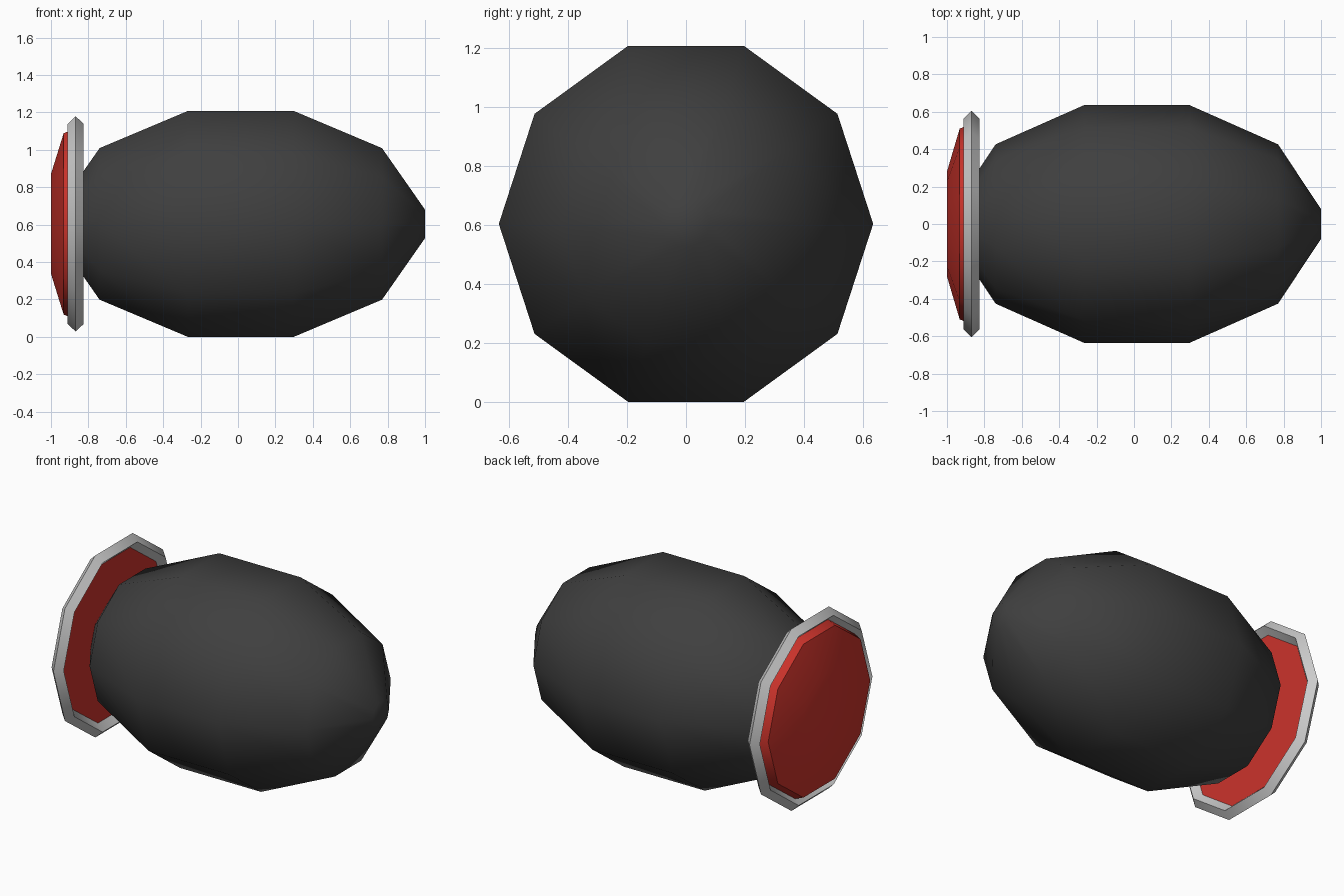
import bpy, bmesh, math

if "Cube" in bpy.data.objects:
    bpy.data.objects.remove(bpy.data.objects["Cube"])

SIDES = 10
AXIS_Z = 0.604


def material(name, rgb):
    m = bpy.data.materials.new(name)
    m.diffuse_color = (*rgb, 1.0)
    m.use_nodes = True
    m.node_tree.nodes["Principled BSDF"].inputs["Base Color"].default_value = m.diffuse_color
    return m


def lathe_x(name, profile, mat, closed_loop=False, smooth_angle=180):
    """Revolve (x, radius) points around the long axis with ten sides."""
    bm = bmesh.new()
    rings = []
    for x, r in profile:
        ring = []
        for i in range(SIDES):
            a = 2 * math.pi * i / SIDES
            ring.append(bm.verts.new((x, r * math.cos(a), AXIS_Z + r * math.sin(a))))
        rings.append(ring)
    pairs = list(zip(rings, rings[1:]))
    if closed_loop:
        pairs.append((rings[-1], rings[0]))
    else:
        bm.faces.new(rings[0])
        bm.faces.new(rings[-1])
    for a, b in pairs:
        for i in range(SIDES):
            j = (i + 1) % SIDES
            bm.faces.new((a[i], a[j], b[j], b[i]))
    bmesh.ops.recalc_face_normals(bm, faces=bm.faces[:])
    mesh = bpy.data.meshes.new(name)
    bm.to_mesh(mesh)
    bm.free()
    mesh.materials.append(mat)
    obj = bpy.data.objects.new(name, mesh)
    bpy.context.collection.objects.link(obj)
    bpy.ops.object.select_all(action='DESELECT')
    obj.select_set(True)
    bpy.context.view_layer.objects.active = obj
    if smooth_angle >= 180:
        bpy.ops.object.shade_smooth()
    else:
        bpy.ops.object.shade_smooth_by_angle(angle=math.radians(smooth_angle))
    return obj


black = material("charcoal", (0.05, 0.05, 0.05))
grey = material("light grey", (0.6, 0.6, 0.6))
red = material("red", (0.6, 0.033, 0.024))

# Barrel-shaped body, symmetrical about x = 0.015
half = [(0.985, 0.08), (0.755, 0.426), (0.283, 0.635)]
body = [(0.015 - x, r) for x, r in half] + [(0.015 + x, r) for x, r in reversed(half)]
lathe_x("body", body, black)

# Rim: ring with a diamond cross-section
R, t, cx = 0.5625, 0.0425, -0.868
lathe_x("rim", [(cx - t, R), (cx, R + t), (cx + t, R), (cx, R - t)], grey,
        closed_loop=True, smooth_angle=40)

# Shallow domed lens with a flat back
lathe_x("lens", [(-1.0, 0.28), (-0.932, 0.51), (-0.868, 0.535)], red, smooth_angle=40)
